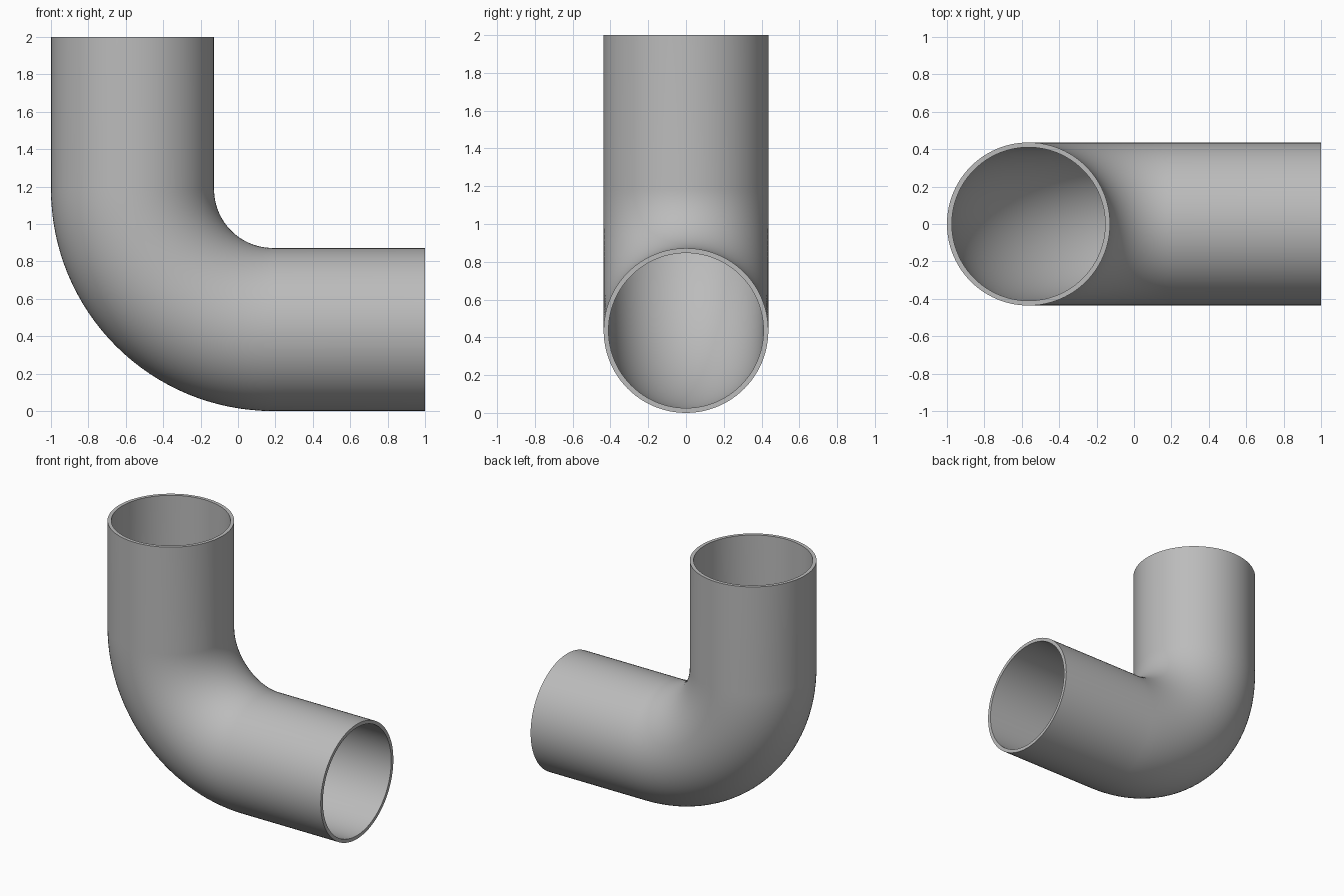
import bpy, bmesh
from math import sin, cos, pi, radians
from mathutils import Vector

cube = bpy.data.objects.get("Cube")
if cube:
    bpy.data.objects.remove(cube, do_unlink=True)

OUTER, INNER = 0.436, 0.41      # pipe radii
BEND = 0.75                     # centre line bend radius
SIDES, STEPS = 96, 32

grey = bpy.data.materials.new("pipe grey")
grey.use_nodes = True
colour = (0.5, 0.5, 0.5, 1)
grey.diffuse_color = colour
grey.node_tree.nodes["Principled BSDF"].inputs["Base Color"].default_value = colour

# Centre line: straight down, quarter bend, straight along +x
axis = OUTER - 1
corner = Vector((axis + BEND, 0, OUTER + BEND))
path = [(Vector((axis, 0, 2)), Vector((-1, 0, 0)))]
for i in range(STEPS + 1):
    a = pi / 2 * i / STEPS
    out = Vector((-cos(a), 0, -sin(a)))
    path.append((corner + out * BEND, out))
path.append((Vector((1, 0, OUTER)), Vector((0, 0, -1))))

bm = bmesh.new()


def ring(centre, out, radius):
    side = Vector((0, 1, 0))
    angles = [2 * pi * k / SIDES for k in range(SIDES)]
    return [bm.verts.new(centre + (out * cos(t) + side * sin(t)) * radius) for t in angles]


def bridge(a, b):
    for k in range(SIDES):
        n = (k + 1) % SIDES
        bm.faces.new((a[k], a[n], b[n], b[k]))


# Outer wall, far rim, inner wall and near rim form one closed loop of rings
rings = [ring(c, o, OUTER) for c, o in path]
rings += [ring(c, o, INNER) for c, o in reversed(path)]
for i, r in enumerate(rings):
    bridge(r, rings[(i + 1) % len(rings)])
bmesh.ops.recalc_face_normals(bm, faces=bm.faces)

mesh = bpy.data.meshes.new("elbow_pipe")
bm.to_mesh(mesh)
bm.free()
mesh.materials.append(grey)
pipe = bpy.data.objects.new("elbow_pipe", mesh)
bpy.context.collection.objects.link(pipe)

# Smooth walls with crisp rims
bpy.ops.object.select_all(action="DESELECT")
pipe.select_set(True)
bpy.context.view_layer.objects.active = pipe
bpy.ops.object.shade_smooth_by_angle(angle=radians(30))
